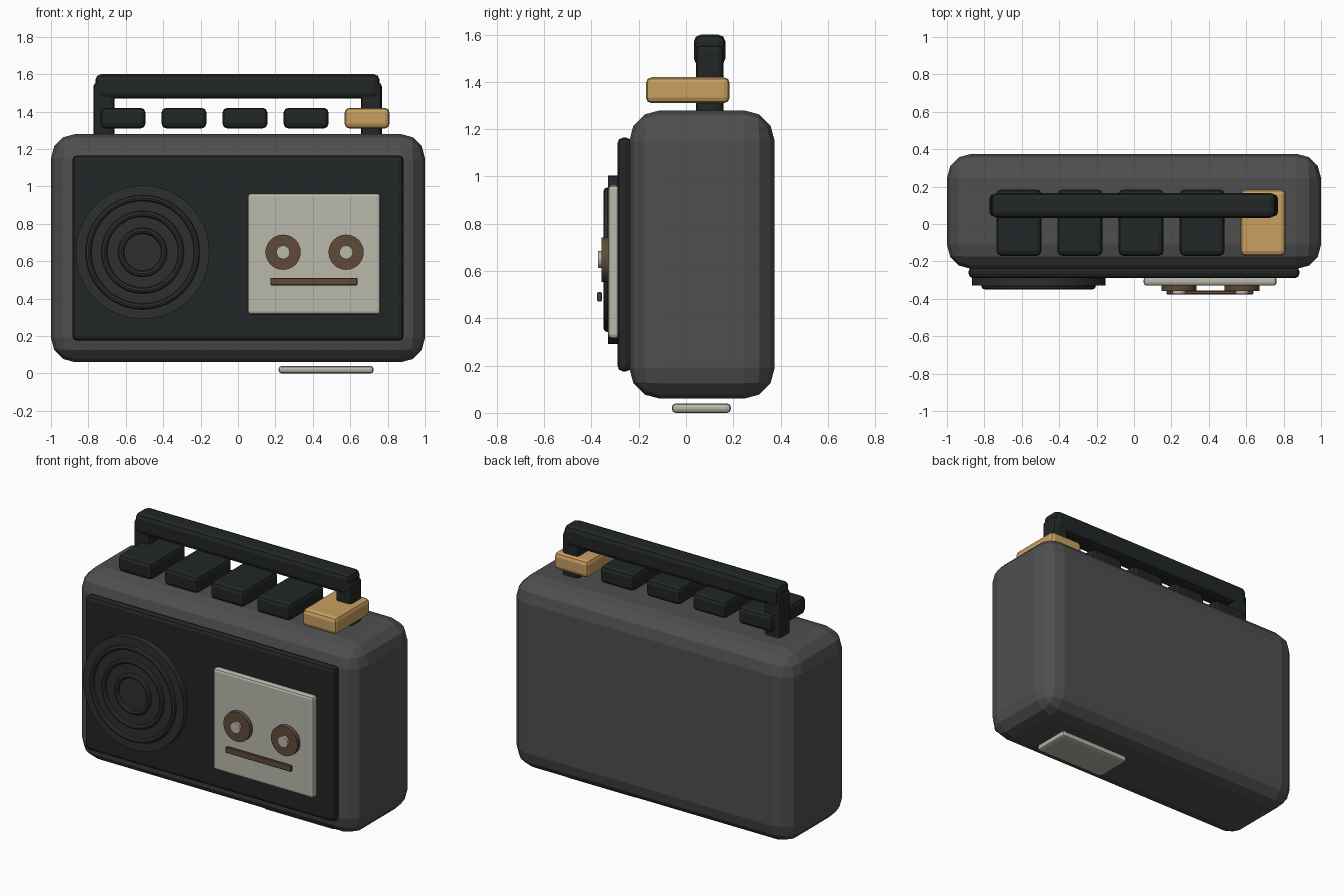
import bpy
from math import pi

if "Cube" in bpy.data.objects:
    bpy.data.objects.remove(bpy.data.objects["Cube"])


def material(name, rgb):
    m = bpy.data.materials.new(name)
    m.diffuse_color = (*rgb, 1)
    m.use_nodes = True
    m.node_tree.nodes["Principled BSDF"].inputs["Base Color"].default_value = m.diffuse_color
    return m


CASE = material("case_grey", (0.075, 0.078, 0.076))
DARK = material("dark_plastic", (0.016, 0.019, 0.019))
MESH = material("speaker_grey", (0.026, 0.028, 0.028))
BONE = material("bone", (0.48, 0.48, 0.41))
BROWN = material("brown", (0.115, 0.07, 0.04))
GOLD = material("gold", (0.58, 0.35, 0.12))


def box(name, x, y, z, mat, bevel=0.0, segments=2):
    """Bevelled box given as (min, max) along each axis."""
    spans = (x, y, z)
    bpy.ops.mesh.primitive_cube_add(size=1, location=[sum(s) / 2 for s in spans])
    ob = bpy.context.object
    ob.name = name
    ob.scale = [s[1] - s[0] for s in spans]
    bpy.ops.object.transform_apply(location=False, rotation=False, scale=True)
    ob.data.materials.append(mat)
    if bevel:
        mod = ob.modifiers.new("bevel", 'BEVEL')
        mod.width, mod.segments = bevel, segments
    return ob


def disc(name, x, z, radius, y, mat, sides=48):
    """Cylinder facing the front, y = (front, back)."""
    bpy.ops.mesh.primitive_cylinder_add(
        vertices=sides, radius=radius, depth=y[1] - y[0],
        location=(x, sum(y) / 2, z), rotation=(pi / 2, 0, 0))
    ob = bpy.context.object
    ob.name = name
    ob.data.materials.append(mat)
    bpy.ops.object.shade_smooth_by_angle()


# Case and front panel
box("case", (-1, 1), (-0.24, 0.375), (0.06, 1.28), CASE, 0.13, 3)
box("front_panel", (-0.885, 0.885), (-0.29, -0.23), (0.175, 1.165), DARK, 0.025)

# Speaker with raised rings
disc("speaker", -0.51, 0.648, 0.357, (-0.33, -0.27), MESH)
for i, r in enumerate((0.29, 0.205, 0.115)):
    bpy.ops.mesh.primitive_torus_add(
        major_radius=r, minor_radius=0.016, major_segments=48, minor_segments=8,
        location=(-0.51, -0.333, 0.648), rotation=(pi / 2, 0, 0))
    ring = bpy.context.object
    ring.name = f"speaker_ring_{i + 1}"
    ring.data.materials.append(MESH)
    bpy.ops.object.shade_smooth_by_angle()

# Cassette window with reels, hubs and slot
box("cassette", (0.052, 0.762), (-0.33, -0.28), (0.315, 0.963), BONE, 0.016)
for side, x in (("left", 0.241), ("right", 0.578)):
    disc(f"reel_{side}", x, 0.648, 0.094, (-0.358, -0.322), BROWN, 32)
    disc(f"hub_{side}", x, 0.648, 0.036, (-0.373, -0.35), BONE, 24)
box("tape_slot", (0.173, 0.638), (-0.376, -0.356), (0.471, 0.511), BROWN, 0.004, 1)

# Row of keys, the last one gold
for i in range(5):
    cx = -0.615 + 0.3263 * i
    box(f"key_{i + 1}", (cx - 0.12, cx + 0.12), (-0.17, 0.185), (1.31, 1.42),
        GOLD if i == 4 else DARK, 0.025)

# Carrying handle
for side, cx in (("left", -0.717), ("right", 0.713)):
    box(f"handle_post_{side}", (cx - 0.056, cx + 0.056), (0.042, 0.158), (1.24, 1.555), DARK, 0.02)
box("handle_bar", (-0.762, 0.757), (0.033, 0.167), (1.47, 1.6), DARK, 0.03)

# Plate under the case
box("bottom_plate", (0.217, 0.725), (-0.06, 0.19), (0, 0.04), BONE, 0.016)
